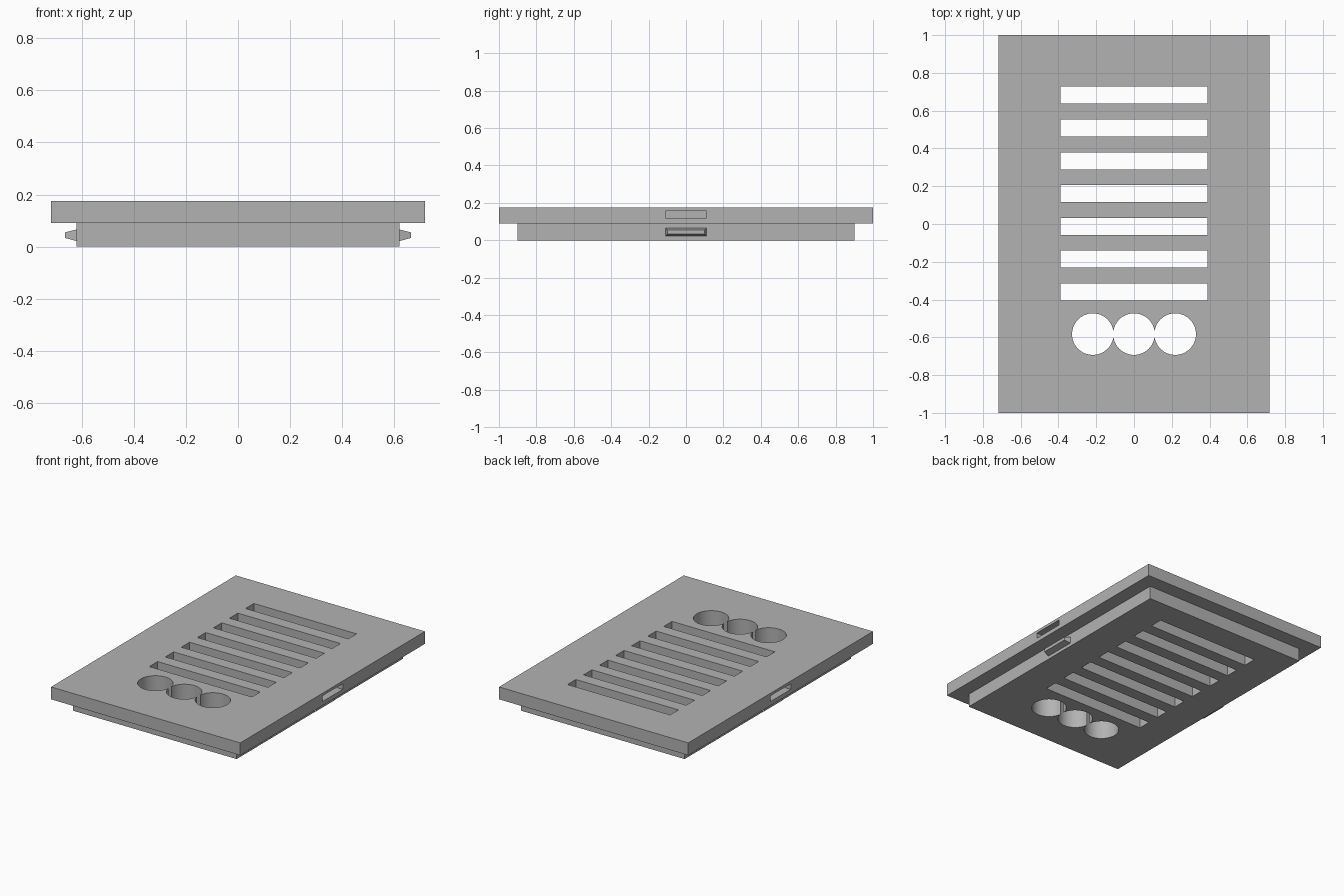
import bpy, bmesh, math

cube = bpy.data.objects.get("Cube")
if cube:
    bpy.data.objects.remove(cube, do_unlink=True)

grey = bpy.data.materials.new("mid_grey")
grey.use_nodes = True
colour = (0.45, 0.45, 0.45, 1)
grey.diffuse_color = colour
grey.node_tree.nodes["Principled BSDF"].inputs["Base Color"].default_value = colour


def finish(name, bm):
    mesh = bpy.data.meshes.new(name)
    bm.to_mesh(mesh)
    bm.free()
    mesh.materials.append(grey)
    obj = bpy.data.objects.new(name, mesh)
    bpy.context.collection.objects.link(obj)
    return obj


def box(name, x, y, z):
    """Box from its (low, high) span on each axis."""
    bm = bmesh.new()
    bmesh.ops.create_cube(bm, size=1)
    for v in bm.verts:
        v.co = [span[0] if c < 0 else span[1] for c, span in zip(v.co, (x, y, z))]
    return finish(name, bm)


def boolean(target, tool, operation):
    mod = target.modifiers.new(tool.name, "BOOLEAN")
    mod.operation = operation
    mod.solver = "EXACT"
    mod.object = tool
    bpy.context.view_layer.objects.active = target
    bpy.ops.object.modifier_apply(modifier=mod.name)
    bpy.data.objects.remove(tool, do_unlink=True)


# Cover plate with the narrower insert fused below it
cover = box("vent_cover", (-0.717, 0.717), (-1, 1), (0.09, 0.175))
insert = box("insert_block", (-0.62, 0.62), (-0.9, 0.9), (0, 0.13))
boolean(cover, insert, "UNION")

# Row of through slots
for i in range(7):
    y = 0.682 - i * 0.1737
    slot = box("slot_cutter", (-0.389, 0.389), (y - 0.045, y + 0.045), (-0.1, 0.3))
    boolean(cover, slot, "DIFFERENCE")

# Three finger holes that just run into each other
for x in (-0.218, 0, 0.218):
    bm = bmesh.new()
    bmesh.ops.create_cone(bm, cap_ends=True, segments=64, radius1=0.11,
                          radius2=0.11, depth=0.5)
    bmesh.ops.translate(bm, verts=bm.verts, vec=(x, -0.583, 0.1))
    boolean(cover, finish("hole_cutter", bm), "DIFFERENCE")

# Pry recess in each long edge, with a tapered snap tab below it
for side, label in ((1, "left"), (-1, "right")):
    recess = box("recess_cutter", sorted((side * 0.667, side * 0.8)),
                 (-0.11, 0.11), (0.118, 0.156))
    boolean(cover, recess, "DIFFERENCE")
    tab = box(label + "_snap_tab", sorted((side * 0.62, side * 0.663)),
              (-0.11, 0.11), (0.022, 0.066))
    for v in tab.data.vertices:
        if abs(v.co.x) > 0.65:
            v.co.y *= 0.9
            v.co.z = 0.044 + (v.co.z - 0.044) * 0.5

# Smooth hole walls, sharp edges elsewhere
bpy.ops.object.select_all(action="DESELECT")
cover.select_set(True)
bpy.context.view_layer.objects.active = cover
bpy.ops.object.shade_smooth_by_angle(angle=math.radians(30))
